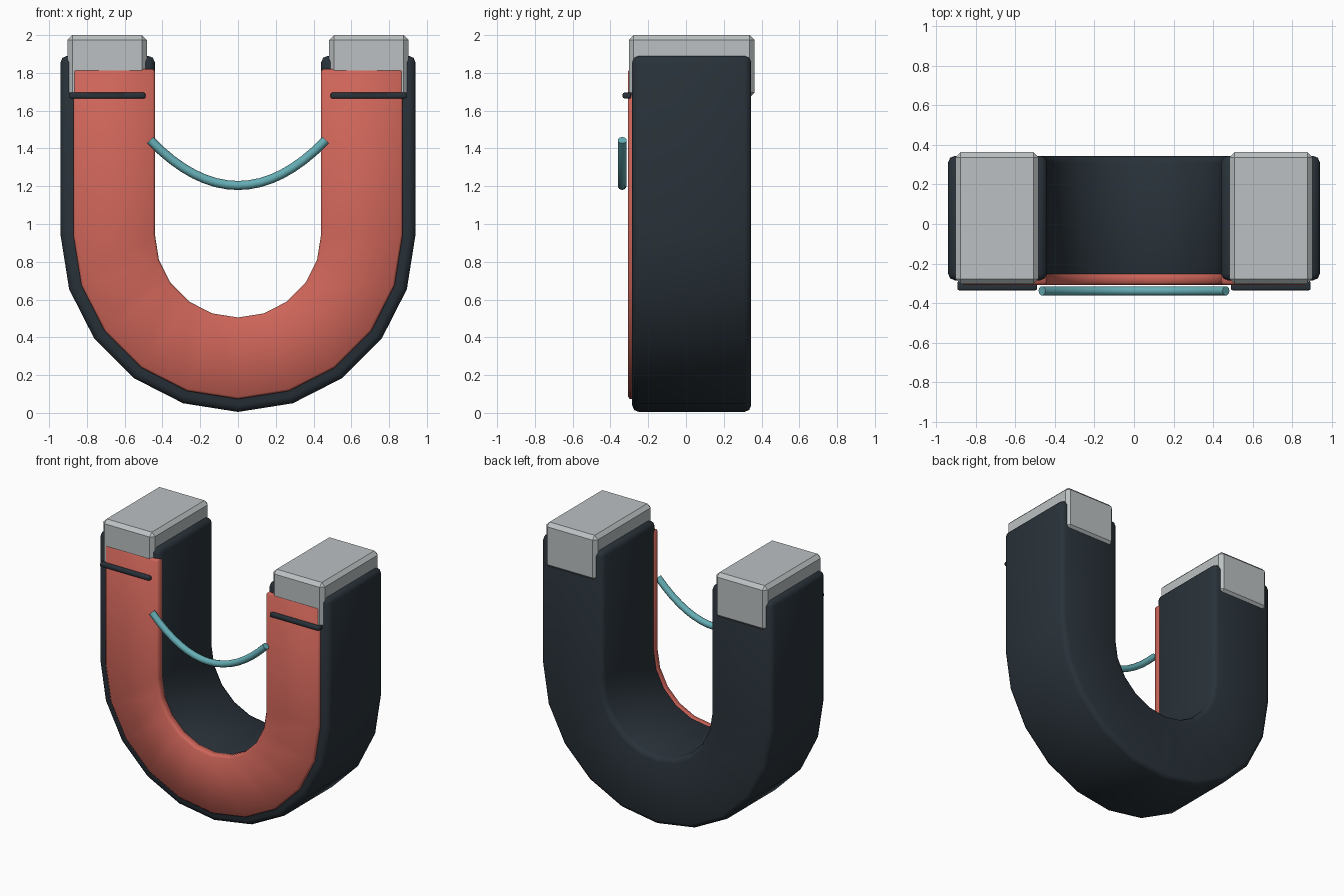
import bpy, bmesh
from math import pi, sin, cos, radians

if "Cube" in bpy.data.objects:
    bpy.data.objects.remove(bpy.data.objects["Cube"])


def material(name, rgb):
    m = bpy.data.materials.new(name)
    m.diffuse_color = (*rgb, 1)
    m.use_nodes = True
    m.node_tree.nodes["Principled BSDF"].inputs["Base Color"].default_value = m.diffuse_color
    return m


DARK = material("dark", (0.022, 0.032, 0.042))
RED = material("red", (0.62, 0.13, 0.10))
STEEL = material("steel", (0.50, 0.53, 0.54))
TEAL = material("teal", (0.13, 0.42, 0.46))


def finish(bm, name, mat, bevel=0, segments=1, smooth=50):
    bmesh.ops.recalc_face_normals(bm, faces=bm.faces)
    if bevel:
        edges = [e for e in bm.edges if e.calc_face_angle(0) > radians(40)]
        bmesh.ops.bevel(bm, geom=edges, offset=bevel, segments=segments,
                        profile=0.5, affect='EDGES', clamp_overlap=True)
    me = bpy.data.meshes.new(name)
    bm.to_mesh(me)
    bm.free()
    me.materials.append(mat)
    ob = bpy.data.objects.new(name, me)
    bpy.context.collection.objects.link(ob)
    bpy.ops.object.select_all(action='DESELECT')
    ob.select_set(True)
    bpy.context.view_layer.objects.active = ob
    bpy.ops.object.shade_smooth_by_angle(angle=radians(smooth))
    return ob


def loft(rings, bm):
    """Skin a list of closed rings and cap both ends."""
    vs = [[bm.verts.new(p) for p in r] for r in rings]
    n = len(vs[0])
    for a, b in zip(vs, vs[1:]):
        for i in range(n):
            j = (i + 1) % n
            bm.faces.new((a[i], a[j], b[j], b[i]))
    bm.faces.new(vs[0])
    bm.faces.new(vs[-1])


def u_shape(name, mat, r_in, r_out, y0, y1, top, bevel, segments):
    cz = 0.945
    path = [(-1, 0, top)]
    for i in range(11):
        a = pi + pi * i / 10
        path.append((cos(a), sin(a), cz))
    path.append((1, 0, top))
    rings = [[(r * c, y, z + r * s) for r, y in
              ((r_in, y0), (r_out, y0), (r_out, y1), (r_in, y1))]
             for c, s, z in path]
    bm = bmesh.new()
    loft(rings, bm)
    return finish(bm, name, mat, bevel, segments)


def box(name, mat, lo, hi, bevel, segments=1, smooth=30):
    bm = bmesh.new()
    bmesh.ops.create_cube(bm, size=1)
    for v in bm.verts:
        v.co = [l + (h - l) * (c + 0.5) for l, h, c in zip(lo, hi, v.co)]
    return finish(bm, name, mat, bevel, segments, smooth)


# Magnet body and front panel
u_shape("magnet_body", DARK, 0.44, 0.94, -0.285, 0.345, 1.89, 0.035, 2)
u_shape("front_panel", RED, 0.44, 0.872, -0.308, -0.243, 1.82, 0.012, 1)

# Pole caps and clip bars on both arms
for side, s in (("left", -1), ("right", 1)):
    xa, xb = sorted((s * 0.483, s * 0.903))
    box(side + "_pole_cap", STEEL, (xa, -0.303, 1.67), (xb, 0.363, 2.0), 0.026)
    xa, xb = sorted((s * 0.49, s * 0.893))
    box(side + "_clip_bar", DARK, (xa, -0.335, 1.665), (xb, -0.29, 1.695),
        0.008, 2, 50)

# Sagging wire
rings = []
for i in range(17):
    x = -0.465 + 0.93 * i / 16
    k = 0.24 / 0.465 ** 2
    z, t = 1.204 + k * x * x, 2 * k * x
    n = (1 + t * t) ** 0.5
    ring = []
    for j in range(10):
        a = 2 * pi * j / 10
        u = 0.024 * cos(a)
        ring.append((x - u * t / n, -0.338 + 0.024 * sin(a), z + u / n))
    rings.append(ring)
bm = bmesh.new()
loft(rings, bm)
finish(bm, "arc_wire", TEAL)
